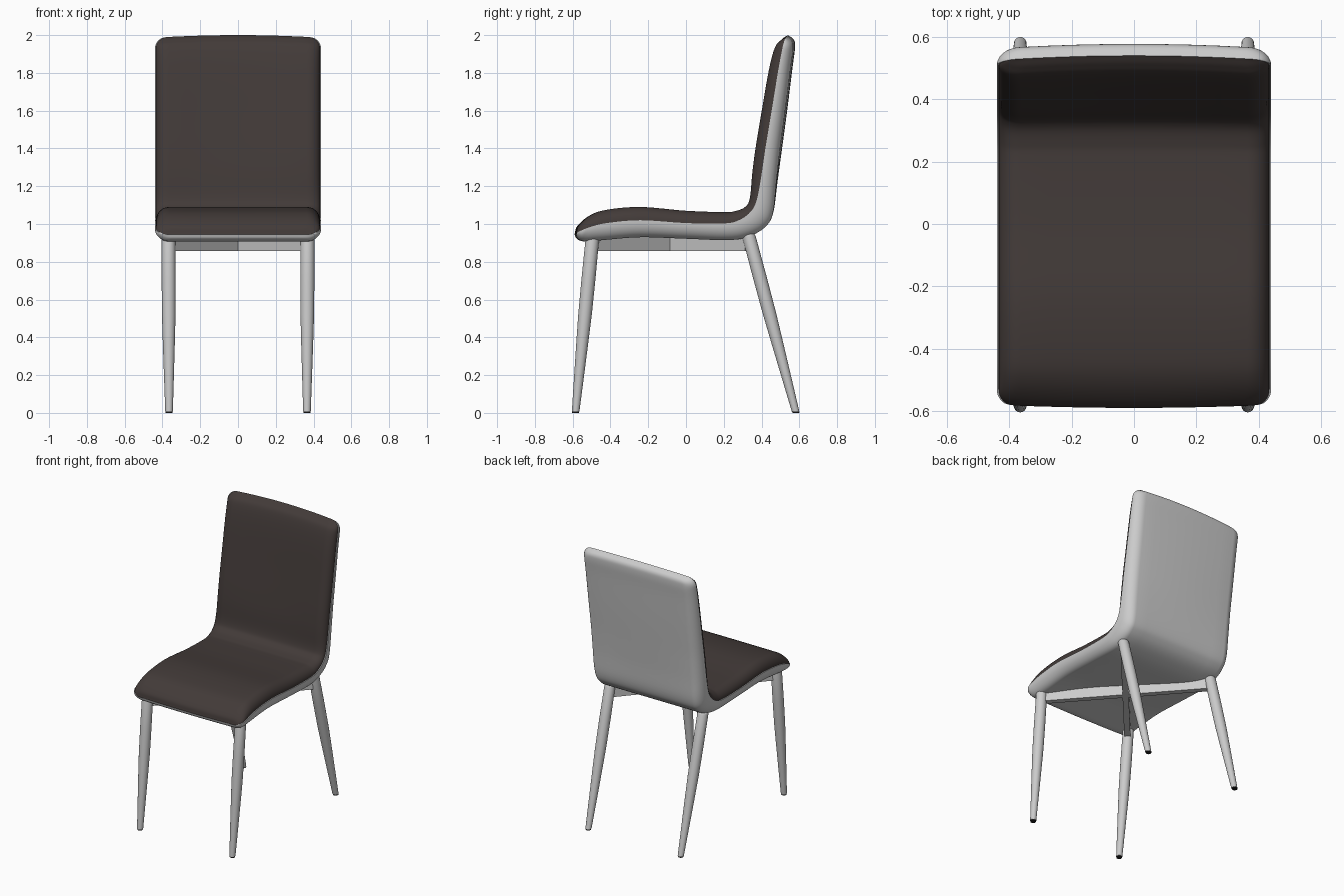
import bpy, bmesh, math
from mathutils import Vector

if "Cube" in bpy.data.objects:
    bpy.data.objects.remove(bpy.data.objects["Cube"])


def material(name, rgb):
    m = bpy.data.materials.new(name)
    m.diffuse_color = (*rgb, 1)
    m.use_nodes = True
    m.node_tree.nodes["Principled BSDF"].inputs["Base Color"].default_value = m.diffuse_color
    return m


GREY = material("light grey", (0.60, 0.60, 0.60))
BROWN = material("dark brown fabric", (0.055, 0.043, 0.040))
BLACK = material("black rubber", (0.012, 0.012, 0.012))


def finish(name, bm, mat, angle=40):
    bmesh.ops.remove_doubles(bm, verts=bm.verts, dist=0.0002)
    bmesh.ops.recalc_face_normals(bm, faces=bm.faces)
    me = bpy.data.meshes.new(name)
    bm.to_mesh(me)
    bm.free()
    me.materials.append(mat)
    ob = bpy.data.objects.new(name, me)
    bpy.context.collection.objects.link(ob)
    bpy.context.view_layer.objects.active = ob
    ob.select_set(True)
    bpy.ops.object.shade_smooth_by_angle(angle=math.radians(angle))
    ob.select_set(False)
    return ob


# Side profiles (y, z), station by station from seat front to backrest top
SEAM = [(-.59, .945), (-.575, .96), (-.51, .985), (-.42, 1.005), (-.24, 1.02), (0, 1.005),
        (.2, 1.003), (.28, 1.02), (.343, 1.063), (.38, 1.13), (.417, 1.3), (.465, 1.58),
        (.503, 1.82), (.525, 1.94), (.534, 1.98), (.54, 2.0)]
TOP = [(-.59, .945), (-.575, .99), (-.51, 1.045), (-.42, 1.075), (-.24, 1.09), (0, 1.07),
       (.2, 1.063), (.26, 1.068), (.315, 1.09), (.342, 1.14), (.362, 1.3), (.408, 1.58),
       (.449, 1.82), (.48, 1.94), (.51, 1.98), (.54, 2.0)]
BACK = [(-.59, .945), (-.578, .922), (-.54, .908), (-.44, .915), (-.24, .93), (0, .922),
        (.23, .915), (.34, .937), (.42, .985), (.462, 1.06), (.488, 1.25), (.533, 1.58),
        (.563, 1.82), (.577, 1.93), (.572, 1.975), (.54, 2.0)]


def smooth(points, sub=6):
    p = [Vector(q) for q in points]
    p = [2 * p[0] - p[1]] + p + [2 * p[-1] - p[-2]]
    out = []
    for i in range(1, len(p) - 2):
        a, b, c, d = p[i - 1:i + 3]
        for k in range(sub):
            t = k / sub
            out.append(0.5 * (2 * b + (c - a) * t + (2 * a - 5 * b + 4 * c - d) * t * t
                              + (3 * b - a - 3 * c + d) * t ** 3))
    return out + [p[-2]]


def clamp(v):
    return max(0.0, min(1.0, v))


def bend(x, y, z):
    """Slight bow of the backrest and crown of both ends."""
    q = (x / 0.44) ** 2
    return Vector((x, y - 0.015 * q * clamp((z - 1) / 0.4) + 0.01 * q * clamp((-y - 0.4) / 0.19),
                   z - 0.014 * q * clamp((z - 1.6) / 0.4)))


def pad(name, outer, half, edge, mat, rim=0):
    """Upholstered skin: rounded cross-section swept from the seam to an outer profile."""
    seam, out = smooth(SEAM), smooth(outer)
    length = [0]
    for a, b in zip(seam, seam[1:]):
        length.append(length[-1] + (b - a).length)
    right = [math.radians(a) for a in range(0, 91, 9)]
    bm, rows = bmesh.new(), []
    for s, o, l in zip(seam, out, length):
        d, r = min(l, length[-1] - l), 0.06
        w = half - r + math.sqrt(max(0, r * r - max(0, r - d) ** 2))
        sec = [(w - edge + edge * math.cos(a), math.sin(a)) for a in right]
        if rim:
            sec.insert(0, (w - rim, 0))
        sec += [((w - edge) * k / 4, 1) for k in (3, 2, 1)]
        sec = sec + [(0, 1)] + [(-x, f) for x, f in reversed(sec)]
        rows.append([bm.verts.new(bend(x, *(s + (o - s) * f))) for x, f in sec])
    for a, b in zip(rows, rows[1:]):
        for i in range(len(a) - 1):
            bm.faces.new((a[i], a[i + 1], b[i + 1], b[i]))
    return finish(name, bm, mat, 60)


pad("shell", BACK, 0.44, 0.07, GREY, rim=0.03)
pad("cushion", TOP, 0.434, 0.07, BROWN)


# Legs: tapered round tubes with domed tops
def tube(name, foot, top, rings, mat, seg=24):
    foot, top = Vector(foot), Vector(top)
    bm, loops = bmesh.new(), []
    for t, r in rings:
        c = foot.lerp(top, t)
        loops.append([bm.verts.new(c + Vector((r * math.cos(a), r * math.sin(a), 0)))
                      for a in (2 * math.pi * k / seg for k in range(seg))])
    for a, b in zip(loops, loops[1:]):
        for i in range(seg):
            j = (i + 1) % seg
            bm.faces.new((a[i], a[j], b[j], b[i]))
    bm.faces.new(loops[0])
    bm.faces.new(loops[-1])
    return finish(name, bm, mat)


LEG = [(.008, .020), (.2, .026), (.4, .032), (.55, .036), (.75, .037), (.965, .036),
       (.98, .033), (.993, .024), (1, .010)]
FOOT = [(0, .018), (.008, .018)]
for side, sx in (("left", -1), ("right", 1)):
    for end, fy, ty, tz in (("front", -.585, -.493, .95), ("back", .582, .325, .965)):
        foot, top = (sx * .365, fy, 0), (sx * .368, ty, tz)
        tube(f"{end}_{side}_leg", foot, top, LEG, GREY)
        tube(f"{end}_{side}_foot", foot, top, FOOT, BLACK)

# Crossed braces under the seat
for name, sx in (("brace_a", 1), ("brace_b", -1)):
    a, b = Vector((-sx * .36, -.495, .895)), Vector((sx * .36, .325, .895))
    d = (b - a).normalized()
    n = Vector((-d.y, d.x, 0)) * 0.02
    bm = bmesh.new()
    vs = [bm.verts.new(p + n * k + Vector((0, 0, h)))
          for p in (a, b) for k in (-1, 1) for h in (-.038, .038)]
    bmesh.ops.convex_hull(bm, input=vs)
    finish(name, bm, GREY, 30)
